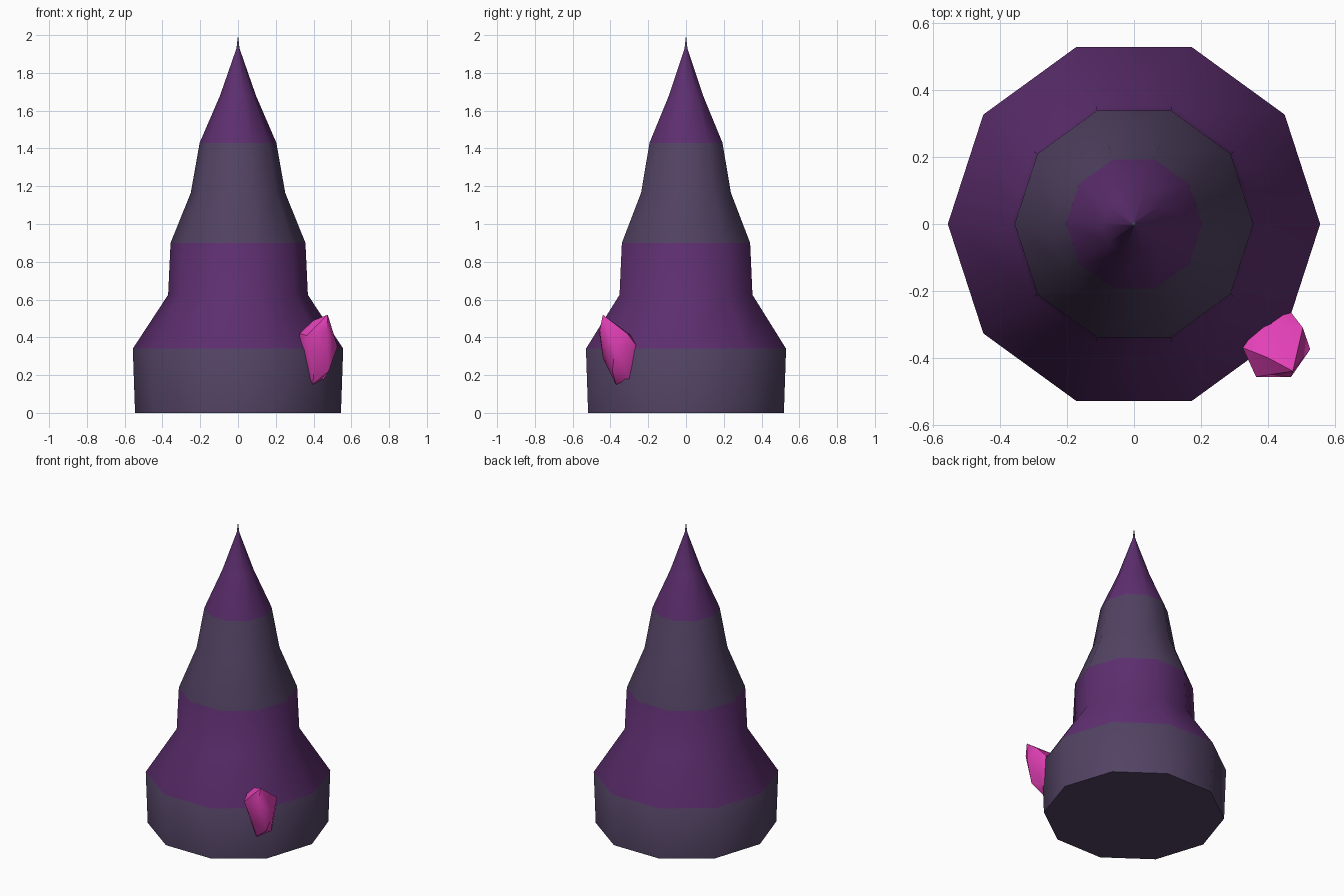
import bpy, bmesh, math

if "Cube" in bpy.data.objects:
    bpy.data.objects.remove(bpy.data.objects["Cube"])


def material(name, rgb):
    m = bpy.data.materials.new(name)
    m.diffuse_color = (*rgb, 1)
    m.use_nodes = True
    m.node_tree.nodes["Principled BSDF"].inputs["Base Color"].default_value = m.diffuse_color
    return m


grey = material("dusky grey", (0.085, 0.056, 0.125))
purple = material("deep purple", (0.112, 0.028, 0.162))
pink = material("hot pink", (0.78, 0.052, 0.48))


def finish(bm, name, mats, angle):
    bmesh.ops.recalc_face_normals(bm, faces=bm.faces)
    mesh = bpy.data.meshes.new(name)
    bm.to_mesh(mesh)
    bm.free()
    ob = bpy.data.objects.new(name, mesh)
    bpy.context.collection.objects.link(ob)
    for m in mats:
        mesh.materials.append(m)
    bpy.ops.object.select_all(action='DESELECT')
    ob.select_set(True)
    bpy.context.view_layer.objects.active = ob
    bpy.ops.object.shade_smooth_by_angle(angle=math.radians(angle))
    return ob


# Striped ten-sided spire: (radius, height) profile, two rows per stripe
SIDES = 10
profile = [(0.545, 0), (0.557, 0.34), (0.37, 0.625), (0.357, 0.90), (0.25, 1.165),
           (0.203, 1.43), (0.095, 1.68), (0.008, 1.93)]
stripe = [0, 1, 1, 0, 0, 1, 1]
bm = bmesh.new()
rings = [[bm.verts.new((r * math.cos(math.tau * i / SIDES),
                        r * math.sin(math.tau * i / SIDES), z)) for i in range(SIDES)]
         for r, z in profile]
bm.faces.new(rings[0][::-1])
for low, high, colour in zip(rings, rings[1:], stripe):
    for i in range(SIDES):
        j = (i + 1) % SIDES
        bm.faces.new((low[i], low[j], high[j], high[i])).material_index = colour
# Needle tip
tip = bm.verts.new((0, 0, 2.0))
for i in range(SIDES):
    bm.faces.new((rings[-1][i], rings[-1][(i + 1) % SIDES], tip))
finish(bm, "spire", [grey, purple], 50)

# Crystal shard on the front right, as the hull of its corners
corners = [(0.475, -0.44, 0.52), (0.40, -0.40, 0.49), (0.325, -0.37, 0.42),
           (0.385, -0.29, 0.41), (0.47, -0.265, 0.36), (0.505, -0.31, 0.42),
           (0.527, -0.375, 0.35), (0.47, -0.457, 0.44), (0.365, -0.457, 0.41),
           (0.33, -0.36, 0.31), (0.41, -0.44, 0.29), (0.395, -0.37, 0.15),
           (0.455, -0.30, 0.18), (0.48, -0.39, 0.22)]
bm = bmesh.new()
for c in corners:
    bm.verts.new(c)
hull = bmesh.ops.convex_hull(bm, input=bm.verts)
bmesh.ops.delete(bm, geom=[v for v in bm.verts if not v.link_faces], context='VERTS')
finish(bm, "crystal_shard", [pink], 40)
